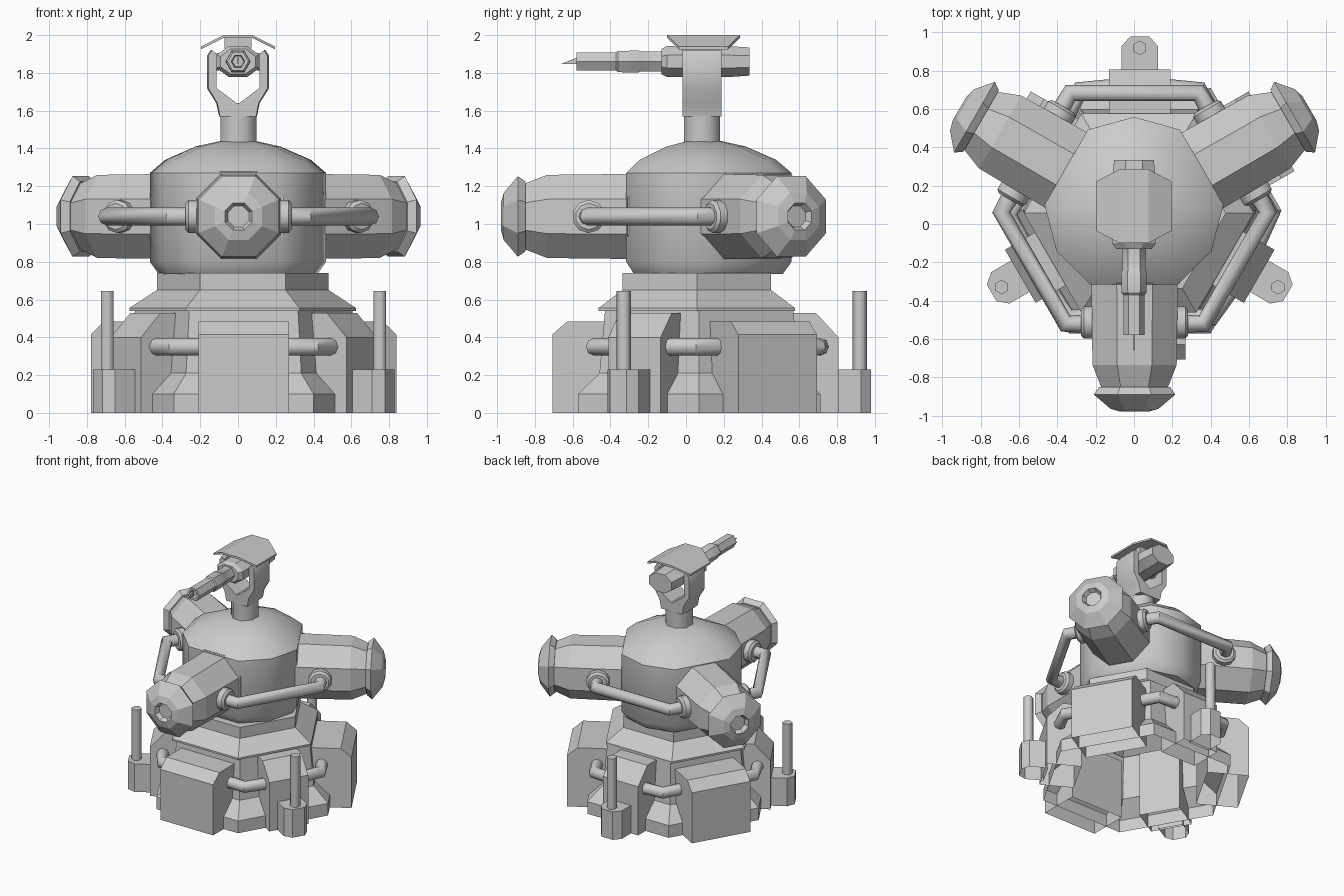
import bpy, bmesh
from math import cos, sin, pi, radians
from mathutils import Matrix, Vector

if "Cube" in bpy.data.objects:
    bpy.data.objects.remove(bpy.data.objects["Cube"])

BASE = Matrix.Translation((0.03, 0.087, 0))
ARMS = Matrix.Translation((0.003, 0.075, 1.04))


def turn(deg):
    return Matrix.Rotation(radians(deg), 4, 'Z')


def smooth(ob, angle):
    bpy.ops.object.select_all(action='DESELECT')
    ob.select_set(True)
    bpy.context.view_layer.objects.active = ob
    bpy.ops.object.shade_smooth_by_angle(angle=radians(angle))


def loft(name, rings, M=Matrix(), caps=(True, True), angle=None):
    """Skin a list of equal-length point rings."""
    bm = bmesh.new()
    vs = [[bm.verts.new(M @ Vector(p)) for p in r] for r in rings]
    n = len(rings[0])
    for a, b in zip(vs, vs[1:]):
        for i in range(n):
            bm.faces.new((a[i], a[(i + 1) % n], b[(i + 1) % n], b[i]))
    if caps[0]:
        bm.faces.new(vs[0])
    if caps[1]:
        bm.faces.new(vs[-1])
    bmesh.ops.recalc_face_normals(bm, faces=bm.faces)
    me = bpy.data.meshes.new(name)
    bm.to_mesh(me)
    bm.free()
    ob = bpy.data.objects.new(name, me)
    bpy.context.collection.objects.link(ob)
    if angle:
        smooth(ob, angle)
    return ob


def ring(axis, t, r, n, start=0.0, sx=1, sy=1):
    """Regular polygon at position t on the given axis."""
    out = []
    for i in range(n):
        a = radians(start) + 2 * pi * i / n
        u, v = r * cos(a) * sx, r * sin(a) * sy
        out.append({'X': (t, u, v), 'Y': (u, t, v), 'Z': (u, v, t)}[axis])
    return out


def turned(name, axis, prof, n, M=Matrix(), start=0.0, caps=(True, True), angle=None, sx=1, sy=1):
    return loft(name, [ring(axis, t, r, n, start, sx, sy) for t, r in prof], M, caps, angle)


def pipe(name, pts, r, M, res=2):
    """Round tube along a bent path, converted to a mesh."""
    cu = bpy.data.curves.new(name, 'CURVE')
    cu.dimensions = '3D'
    cu.bevel_depth, cu.bevel_resolution = r, res
    sp = cu.splines.new('POLY')
    sp.points.add(len(pts) - 1)
    for p, c in zip(sp.points, pts):
        p.co = (*(M @ Vector(c)), 1)
    tmp = bpy.data.objects.new(name + "_path", cu)
    bpy.context.collection.objects.link(tmp)
    bpy.context.view_layer.update()
    me = bpy.data.meshes.new_from_object(tmp.evaluated_get(bpy.context.evaluated_depsgraph_get()))
    bpy.data.objects.remove(tmp)
    ob = bpy.data.objects.new(name, me)
    bpy.context.collection.objects.link(ob)
    smooth(ob, 50)


def slab(name, prof, w, M):
    """Side profile in (distance, z), extruded to half width w, open underneath."""
    ob = loft(name, [[(d, s * w, z) for d, z in prof] for s in (-1, 1)], M)
    bm = bmesh.new()
    bm.from_mesh(ob.data)
    bmesh.ops.delete(bm, geom=[f for f in bm.faces if f.calc_center_median().z < 0.001], context='FACES')
    bm.to_mesh(ob.data)
    bm.free()


# hexagonal base shell with flared skirt and stepped collar, open below
turned("base_shell", 'Z', [(0, .74), (.10, .74), (.21, .61), (.55, .575)], 6,
       Matrix.Translation((.03, .07, 0)), caps=(False, False))
turned("base_collar", 'Z', [(.54, .60), (.555, .60), (.65, .455), (.74, .455)], 6,
       Matrix.Translation((.025, .057, 0)), caps=(False, True))

for k in range(3):
    P = BASE @ turn(-90 + 120 * k)
    Q = BASE @ turn(-30 + 120 * k)
    # wide foot pads
    slab("foot_pad", [(.48, 0), (.795, 0), (.795, .415), (.715, .485), (.48, .485)], .24, P)
    # narrower buttress with a tab and upright post
    slab("buttress", [(.46, 0), (.72, 0), (.72, .40), (.60, .53), (.46, .53)], .16, Q)
    tab = [(.70, -.095), (.84, -.095), (.893, -.05), (.893, .05), (.84, .095), (.70, .095)]
    loft("post_tab", [[(x, y, z) for x, y in tab] for z in (0, .23)], Q, (False, True))
    turned("post", 'Z', [(.23, .038), (.645, .038)], 6, Q @ Matrix.Translation((.833, 0, 0)), angle=65)
    # hoses joining each pad to both neighbouring buttresses
    for s in (-1, 1):
        pipe("base_hose", [(.57, s * .21, .35), (.575, s * .375, .35), (.44, s * .465, .35)], .047, P)

# turret drum and dome: three broad arm faces with narrower faces between
DC = Vector((0.0, 0.092, 0))
dome_angles = [-90 + 120 * k + a for k in range(3) for a in (-29, 29, 60)]


def drum_ring(z, r):
    return [DC + Vector((r * cos(radians(a)), r * sin(radians(a)), z)) for a in dome_angles]


loft("turret_drum", [drum_ring(z, r) for z, r in [(.735, .42), (.80, .467), (1.27, .467)]], angle=50)
loft("turret_dome", [drum_ring(z, r) for z, r in [(1.27, .467), (1.34, .385), (1.41, .225), (1.44, .09)]],
     caps=(False, True), angle=50)

K = 1 / cos(pi / 8)
for k in range(3):
    A = ARMS @ turn(-90 + 120 * k)
    # octagonal arm with root collar, tapered end, flanged cap and dimple
    prof = [(.34, .238), (.385, .238), (.385, .225), (.81, .220), (.925, .175), (.925, .185),
            (.965, .213), (1.04, .125), (1.055, .072), (1.02, .055)]
    turned("arm", 'X', [(d, r * K) for d, r in prof], 8, A, 22.5)
    for s in (-1, 1):
        # pipe sockets on both flanks
        turned("pipe_socket", 'Y', [(s * .19, .088), (s * .265, .088), (s * .28, .07)], 10,
               A @ Matrix.Translation((.59, 0, 0)), 18, angle=40)
    # pipe from this arm to the next one
    B = turn(120)
    pipe("arm_pipe", [(.595, .25, 0), (.595, .36, 0), B @ Vector((.595, -.36, 0)),
                      B @ Vector((.595, -.25, 0))], .048, A)

# neck and forked yoke
NY = .085
turned("neck", 'Z', [(1.40, .104), (1.58, .104), (1.64, .11)], 8, Matrix.Translation((.003, NY, 0)), 22.5, angle=50)
half = [(.10, 1.57), (.115, 1.64), (.165, 1.72), (.165, 1.89), (.145, 1.92), (.12, 1.90), (.12, 1.72)]
yoke = half + [(0, 1.635)] + [(-x, z) for x, z in reversed(half)]
loft("yoke", [[(x * (1 if abs(t) < .08 else .95), NY + t, z) for x, z in yoke] for t in (-.103, -.065, .065, .103)],
     angle=35)

# gun body and stepped barrel
G = Matrix.Translation((0, 0, 1.86))
turned("gun_body", 'Y', [(-.13, .1), (-.10, .124), (.22, .124), (.335, .112)], 8, G, 22.5, sy=.72)
turned("gun_barrel", 'Y', [(-.10, .075), (-.13, .075), (-.13, .062), (-.24, .06), (-.25, .067), (-.36, .065),
                           (-.37, .056), (-.58, .056), (-.58, .036), (-.48, .03)], 6, G, angle=35)
fin = [(-.575, .022), (-.575, -.012), (-.66, -.012)]
loft("front_fin", [[(x, y, z) for y, z in fin] for x in (-.003, .003)], G)
for s in (-1, 1):
    turned("gun_pivot", 'X', [(s * .10, .05), (s * .13, .05)], 8, Matrix.Translation((0, NY, 1.86)), 22.5)

# bent roof shield on a small mount
turned("shield_mount", 'Z', [(1.93, .1), (1.985, .1)], 4, Matrix.Translation((0, NY, 0)), 45)
secs = [(-.195, .13, 1.925), (-.075, .193, 1.985), (.075, .193, 1.985), (.195, .13, 1.925)]
loft("roof_shield", [[(x, .093 - h, z), (x, .093 + h, z), (x, .093 + h, z + .015), (x, .093 - h, z + .015)]
                     for x, h, z in secs])
